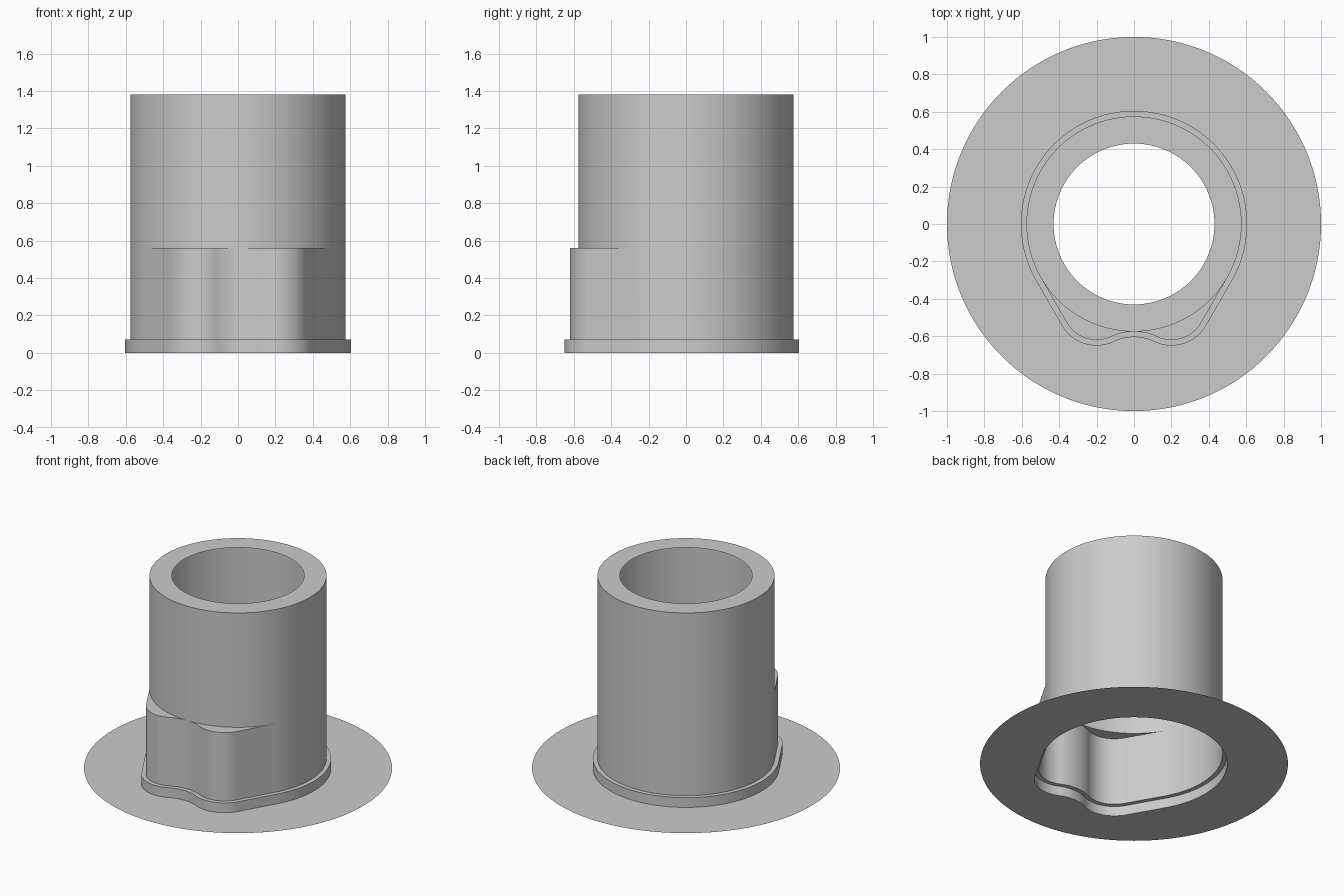
import bpy, bmesh
from math import sin, cos, pi, radians, hypot, atan2

cube = bpy.data.objects.get("Cube")
if cube:
    bpy.data.objects.remove(cube, do_unlink=True)

grey = bpy.data.materials.new("plain grey")
grey.use_nodes = True
grey.diffuse_color = (0.6, 0.6, 0.6, 1)
grey.node_tree.nodes["Principled BSDF"].inputs["Base Color"].default_value = (0.6, 0.6, 0.6, 1)

TUBE_R, BORE_R, DISC_R = 0.575, 0.43, 1.0
LIP_Z, LEDGE_Z, TOP_Z = 0.07, 0.56, 1.38
LOBE_X, LOBE_Y, LOBE_R = 0.2, -0.436, 0.184
DIP_R = 0.283                       # concave dip between the two lobes
DIP_Y = -TUBE_R - DIP_R


def arc(cx, cy, r, a, b, n):
    return [(cx + r * cos(a + (b - a) * i / n), cy + r * sin(a + (b - a) * i / n))
            for i in range(n + 1)]


def outline(grow=0.0):
    """Round body with two front lobes, counter-clockwise, grown outwards."""
    join = atan2(DIP_Y - LOBE_Y, -LOBE_X)          # lobe centre to dip centre
    tangent = -radians(30)
    # right half, from the front centre round to the back
    half = arc(0, DIP_Y, DIP_R - grow, pi / 2, join + pi, 10)
    lobe = arc(LOBE_X, LOBE_Y, LOBE_R + grow, join, tangent, 24)
    body = arc(0, 0, TUBE_R + grow, tangent, pi / 2, 64)
    (x0, y0), (x1, y1) = lobe[-1], body[0]
    side = [(x0 + (x1 - x0) * i / 12, y0 + (y1 - y0) * i / 12) for i in range(1, 12)]
    half += lobe[1:] + side + body
    return half + [(-x, y) for x, y in half[-2:0:-1]]


def circle(r):
    return [(x * r / hypot(x, y), y * r / hypot(x, y)) for x, y in outline()]


def loft(name, rings):
    """Skin neighbouring rings, each given as (outline, height)."""
    bm = bmesh.new()
    loops = [[bm.verts.new((x, y, z)) for x, y in pts] for pts, z in rings]
    for low, high in zip(loops, loops[1:]):
        n = len(low)
        for i in range(n):
            j = (i + 1) % n
            bm.faces.new((low[i], low[j], high[j], high[i]))
    bmesh.ops.remove_doubles(bm, verts=bm.verts, dist=0.0002)
    mesh = bpy.data.meshes.new(name)
    bm.to_mesh(mesh)
    bm.free()
    mesh.materials.append(grey)
    obj = bpy.data.objects.new(name, mesh)
    bpy.context.collection.objects.link(obj)
    bpy.ops.object.select_all(action='DESELECT')
    obj.select_set(True)
    bpy.context.view_layer.objects.active = obj
    bpy.ops.object.shade_smooth_by_angle(angle=radians(30))
    return obj


inner, outer = outline(), outline(0.03)

# Paper-thin disc with the lobed opening
loft("base_disc", [(circle(DISC_R), 0), (outer, 0)])

# Low lip around the opening
loft("base_lip", [(outer, 0), (outer, LIP_Z), (inner, LIP_Z)])

# Lobed skirt, ledge, round tube and flat top rim in one shell
loft("sleeve", [(inner, LIP_Z), (inner, LEDGE_Z), (circle(TUBE_R), LEDGE_Z),
                (circle(TUBE_R), TOP_Z), (circle(BORE_R), TOP_Z)])
